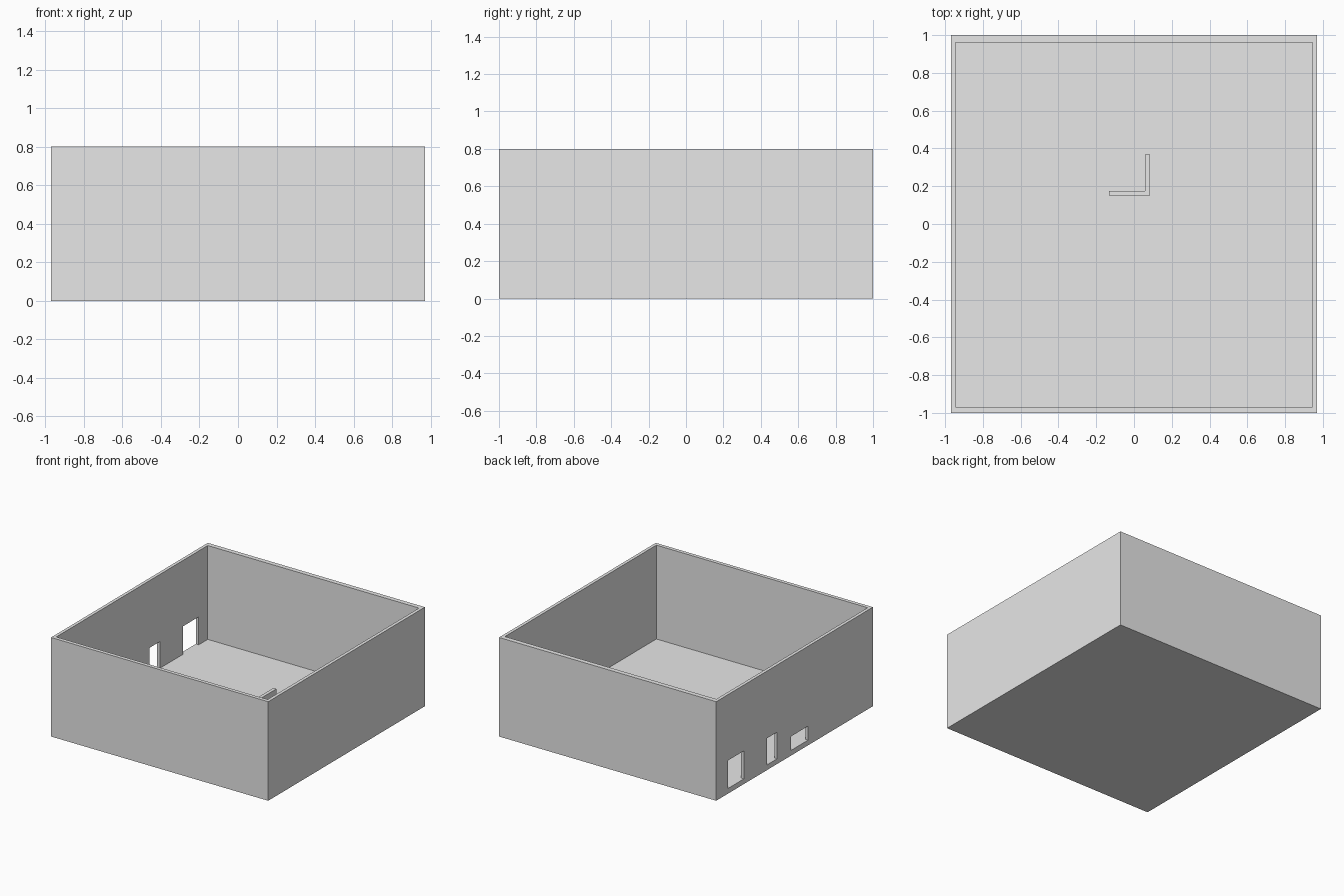
import bpy
import bmesh

cube = bpy.data.objects.get("Cube")
if cube:
    bpy.data.objects.remove(cube, do_unlink=True)

HALF_X, HALF_Y, HEIGHT = 0.97, 1.0, 0.8
INNER_X = 0.944
FLOOR = 0.042

grey = bpy.data.materials.new("plain_grey")
grey.use_nodes = True
grey.diffuse_color = (0.8, 0.8, 0.8, 1)
grey.node_tree.nodes["Principled BSDF"].inputs["Base Color"].default_value = (0.8, 0.8, 0.8, 1)


def prism(name, outline, bottom, top):
    """Extrude a flat outline from bottom to top."""
    bm = bmesh.new()
    face = bm.faces.new([bm.verts.new((x, y, bottom)) for x, y in outline])
    result = bmesh.ops.extrude_face_region(bm, geom=[face])
    moved = [v for v in result["geom"] if isinstance(v, bmesh.types.BMVert)]
    bmesh.ops.translate(bm, verts=moved, vec=(0, 0, top - bottom))
    bmesh.ops.recalc_face_normals(bm, faces=bm.faces)
    mesh = bpy.data.meshes.new(name)
    bm.to_mesh(mesh)
    bm.free()
    mesh.materials.append(grey)
    obj = bpy.data.objects.new(name, mesh)
    bpy.context.collection.objects.link(obj)
    return obj


def box(name, x0, x1, y0, y1, z0, z1):
    return prism(name, [(x0, y0), (x1, y0), (x1, y1), (x0, y1)], z0, z1)


def cut(target, cutter):
    """Subtract the cutter from the target and discard it."""
    cutter.hide_render = True
    mod = target.modifiers.new("cut", 'BOOLEAN')
    mod.operation = 'DIFFERENCE'
    mod.solver = 'EXACT'
    mod.object = cutter
    bpy.context.view_layer.objects.active = target
    bpy.ops.object.modifier_apply(modifier=mod.name)
    bpy.data.objects.remove(cutter, do_unlink=True)


# Open-topped shell: floor and four outer walls
shell = box("outer_walls_and_floor", -HALF_X, HALF_X, -HALF_Y, HALF_Y, 0, HEIGHT)
cut(shell, box("room_cutter", -INNER_X, INNER_X, -0.97, 0.962, FLOOR, HEIGHT + 0.2))

# Openings at floor level in the right wall: wide door, narrow door, low hatch
openings = [(0.645, 0.847, 0.268), (0.222, 0.35, 0.257), (-0.174, 0.043, 0.155)]
for y0, y1, top in openings:
    cut(shell, box("opening_cutter", -HALF_X - 0.1, -INNER_X + 0.1, y0, y1, FLOOR, top))

# Low L-shaped partition standing on the floor
prism("inner_partition",
      [(-0.132, 0.15), (0.086, 0.15), (0.086, 0.367),
       (0.059, 0.367), (0.059, 0.176), (-0.132, 0.176)],
      FLOOR, 0.145)
